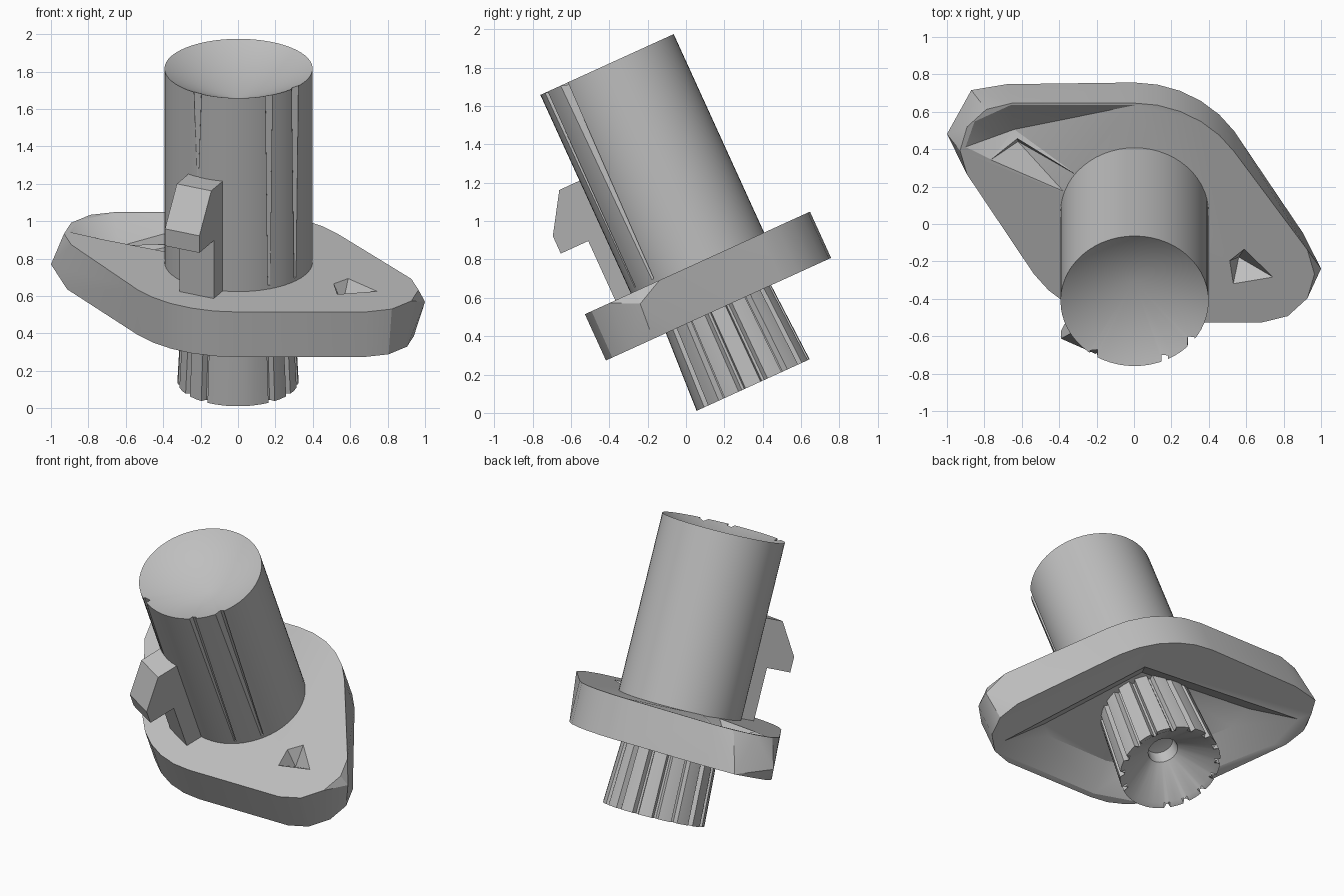
import bpy, bmesh
from math import sin, cos, pi, radians
from mathutils import Matrix, Vector

cube = bpy.data.objects.get("Cube")
if cube:
    bpy.data.objects.remove(cube, do_unlink=True)

# Whole assembly leans forward about x
LEAN = Matrix.Translation((0, 0.35, 0.145)) @ Matrix.Rotation(radians(24.5), 4, 'X')

GREY = (0.52, 0.52, 0.52, 1)
mat = bpy.data.materials.new("plain grey")
mat.use_nodes = True
mat.diffuse_color = GREY
bsdf = next(n for n in mat.node_tree.nodes if n.type == 'BSDF_PRINCIPLED')
bsdf.inputs["Base Color"].default_value = GREY
bsdf.inputs["Roughness"].default_value = 0.7


def make(name, bm):
    bmesh.ops.recalc_face_normals(bm, faces=bm.faces)
    me = bpy.data.meshes.new(name)
    bm.to_mesh(me)
    bm.free()
    ob = bpy.data.objects.new(name, me)
    bpy.context.collection.objects.link(ob)
    ob.matrix_world = LEAN
    me.materials.append(mat)
    return ob


def hull(name, points):
    bm = bmesh.new()
    for p in points:
        bm.verts.new(p)
    bmesh.ops.convex_hull(bm, input=bm.verts)
    loose = [v for v in bm.verts if not v.link_faces]
    bmesh.ops.delete(bm, geom=loose, context='VERTS')
    bmesh.ops.dissolve_limit(bm, angle_limit=radians(1), verts=bm.verts, edges=bm.edges)
    return make(name, bm)


def loft(name, rings, start_tip=None, end_tip=None):
    """Skin equal rings, closing each end flat or to a tip."""
    bm = bmesh.new()
    vs = [[bm.verts.new(p) for p in r] for r in rings]
    n = len(vs[0])
    for a, b in zip(vs, vs[1:]):
        for i in range(n):
            j = (i + 1) % n
            bm.faces.new((a[i], a[j], b[j], b[i]))
    for ring, tip in ((vs[0], start_tip), (vs[-1], end_tip)):
        if tip is None:
            bm.faces.new(ring)
        else:
            t = bm.verts.new(tip)
            for i in range(n):
                bm.faces.new((ring[i], ring[(i + 1) % n], t))
    return make(name, bm)


def circle(x, y, z, r, n, squash=1):
    return [(x + r * cos(2 * pi * i / n), y + squash * r * sin(2 * pi * i / n), z)
            for i in range(n)]


def cut(ob, cutters):
    for c in cutters:
        c.hide_render = True
        m = ob.modifiers.new("cut", 'BOOLEAN')
        m.operation, m.solver, m.object = 'DIFFERENCE', 'EXACT', c
    bpy.context.view_layer.update()
    dg = bpy.context.evaluated_depsgraph_get()
    me = bpy.data.meshes.new_from_object(ob.evaluated_get(dg))
    ob.modifiers.clear()
    ob.data = me
    for c in cutters:
        bpy.data.objects.remove(c, do_unlink=True)


LOW, HIGH = 0.435, 0.70

# Flange: round middle with two opposite ears, each pointed at its side
flange = hull("flange",
              circle(0, 0, LOW, 0.645, 32) + circle(0, 0, HIGH, 0.645, 32)
              + circle(-0.68, 0.365, LOW, 0.27, 12) + circle(-0.65, 0.365, HIGH, 0.28, 12)
              + circle(0.67, -0.375, LOW, 0.27, 12) + circle(0.68, -0.36, HIGH, 0.285, 12)
              + [(-1, 0.378, 0.514), (-0.87, 0.60, LOW), (1, -0.36, 0.63)])

# Hollow underside: sloping walls that start close to the front rim
rim = [(0.82, -0.53), (0.60, -0.22), (0.33, 0.36), (-0.39, 0.345), (-0.88, 0.44),
       (-0.86, 0.20), (-0.28, -0.57), (0.0, -0.63), (0.68, -0.625)]
hollow = hull("hollow", [(x, y, LOW - 0.01) for x, y in rim]
              + [(x * 0.68, y * 0.68, 0.55) for x, y in rim])

# Pits in the upper face
up = HIGH + 0.004
ear_pit = hull("ear_pit", [(0.59, -0.21, up), (0.75, -0.38, up), (0.53, -0.42, up),
                           (0.51, -0.28, up), (0.56, -0.31, 0.59)])
back_pit = hull("back_pit", [(-0.91, 0.385, up), (-0.86, 0.54, up), (-0.66, 0.64, up),
                             (0.03, 0.64, up), (-0.30, 0.22, up), (-0.77, 0.31, up),
                             (-0.64, 0.44, 0.59)])
trough = hull("trough", [(-0.77, 0.31, up), (-0.63, 0.47, up), (-0.30, 0.22, up),
                         (-0.37, 0.12, up), (-0.62, 0.36, 0.57)])
cut(flange, [hollow, ear_pit, back_pit, trough])

# Barrel with a dished top
RAD, SQ, TOP = 0.396, 0.965, 1.837
barrel = loft("barrel", [circle(0.003, 0, z, RAD, 56, SQ) for z in (0.6, TOP)],
              end_tip=(0, 0.03, 1.65))


def groove(x, half, bottom, depth, taper):
    y = -SQ * (RAD ** 2 - x ** 2) ** 0.5
    pts = []
    for z, k in ((bottom, taper), (TOP + 0.02, 1)):
        pts += [(x - half * k, y - 0.05, z), (x + half * k, y - 0.05, z),
                (x - half * k, y + depth * k, z), (x + half * k, y + depth * k, z)]
    return hull("groove", pts)


# Long narrowing slots on the front
cut(barrel, [groove(-0.215, 0.02, 1.3, 0.03, 0.1), groove(0.165, 0.018, 0.72, 0.025, 0.3),
             groove(0.305, 0.018, 0.72, 0.03, 0.3)])

# Splined stub, its end dished down to a small bore
TEETH = 16


def spline_ring(z, r, depth):
    pts = []
    for i in range(TEETH):
        for f, cut_in in ((-0.34, 0), (0, 0), (0.34, 0), (0.44, 1), (0.56, 1)):
            plain = (i, cut_in) in ((11, 1), (12, 1))
            a = 2 * pi * (i + f) / TEETH
            d = r - (0 if plain else depth * cut_in)
            pts.append((d * cos(a), d * sin(a), z))
    return pts


loft("splined_stub", [spline_ring(0.25, 0.085, 0), spline_ring(0.17, 0.095, 0),
                      spline_ring(0.012, 0.29, 0), spline_ring(0, 0.324, 0.03),
                      spline_ring(0.62, 0.292, 0.03)], start_tip=(0, 0, 0.26))

# Hooked tab on the front of the barrel
profile = [(0.30, 0.69), (0.48, 0.69), (0.48, 1.04), (0.655, 1.04),
           (0.655, 1.14), (0.51, 1.345), (0.30, 1.345)]
a = radians(26)
out, side = Vector((-sin(a), -cos(a), 0)), Vector((cos(a), -sin(a), 0))
loft("hooked_tab", [[out * r + side * s + Vector((0, 0, z)) for r, z in profile]
                    for s in (-0.115, 0.09)])

# Smooth the round parts, keep edges crisp
for ob in bpy.context.scene.objects:
    ob.select_set(ob.type == 'MESH')
bpy.context.view_layer.objects.active = flange
bpy.ops.object.shade_smooth_by_angle(angle=radians(25))
